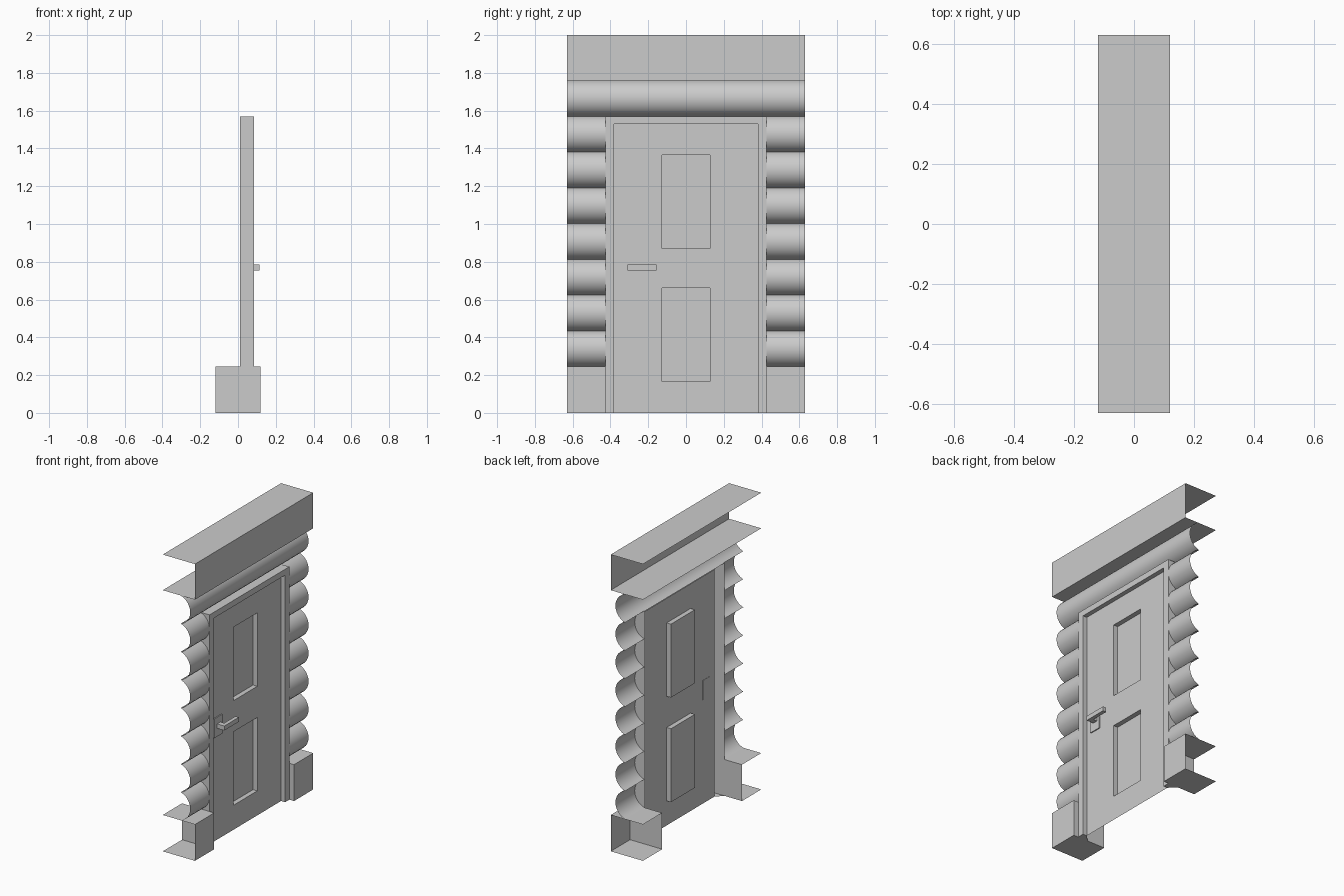
import bpy, bmesh, math

if "Cube" in bpy.data.objects:
    bpy.data.objects.remove(bpy.data.objects["Cube"])

W = 0.63      # half width of the wall module
OPEN = 0.425  # half width of the door opening
BASE, HEAD, BEAM, TOP = 0.245, 1.57, 1.76, 2.0


def finish(name, bm, smooth=False):
    me = bpy.data.meshes.new(name)
    bm.to_mesh(me)
    bm.free()
    ob = bpy.data.objects.new(name, me)
    bpy.context.collection.objects.link(ob)
    if smooth:
        bpy.context.view_layer.objects.active = ob
        ob.select_set(True)
        bpy.ops.object.shade_smooth_by_angle(angle=math.radians(35))
        ob.select_set(False)
    return ob


def bridge(bm, a, b):
    """Quads between two open point rows."""
    for i in range(len(a) - 1):
        bm.faces.new((a[i], a[i + 1], b[i + 1], b[i]))


def strip(name, profile, y0, y1, smooth=False, cap=False):
    """Open sheet: an (x, z) profile swept along y, optionally capped at y1."""
    bm = bmesh.new()
    a, b = [[bm.verts.new((x, y, z)) for x, z in profile] for y in (y0, y1)]
    if y0 < y1:
        bridge(bm, b, a)
    else:
        bridge(bm, a, b)
    if cap:
        bm.faces.new(b if y0 < y1 else b[::-1])
    return finish(name, bm, smooth)


def channel(z0, z1):
    return [(-0.12, z0), (0.12, z0), (0.12, z1), (-0.12, z1)]


def logs(z0, count):
    """Stacked bulging log fronts with sharp valleys between them."""
    h = (BEAM - BASE) / 16
    depth = 0.071
    r = (h * h + depth * depth) / (2 * depth)
    half = math.asin(h / r)
    pts = []
    for k in range(count):
        for i in range(13 if k == count - 1 else 12):
            a = -half + 2 * half * i / 12
            pts.append((0.085 - r + r * math.cos(a), z0 + h * (2 * k + 1) + r * math.sin(a)))
    return pts


def box(name, lo, hi):
    bm = bmesh.new()
    bmesh.ops.create_cube(bm, size=1)
    for v in bm.verts:
        v.co = [(lo[i] + hi[i]) / 2 + v.co[i] * (hi[i] - lo[i]) for i in range(3)]
    return finish(name, bm)


# Top beam and lintel log across the full width
strip("top_beam", channel(BEAM, TOP), -W, W)
strip("lintel_log", logs(HEAD, 1), -W, W, smooth=True)

# Foundation blocks and log walls on both sides
for side, s in (("left", -1), ("right", 1)):
    strip("foundation_" + side, channel(0, BASE), s * W, s * OPEN, cap=True)
    strip("log_wall_" + side, logs(BASE, 7), s * W, s * OPEN, smooth=True)

# Door frame: hollow profile swept around the opening
bm = bmesh.new()
DW, DT, DX = 0.38, 1.53, 0.055
rows = []
for x, y, z in ((0.01, OPEN, HEAD), (0.085, OPEN, HEAD), (0.085, DW, DT), (DX, DW, DT)):
    rows.append([bm.verts.new((x, *p)) for p in ((-y, 0), (-y, z), (y, z), (y, 0))])
for a, b in zip(rows, rows[1:]):
    bridge(bm, a, b)
for end in (0, 3):
    bm.faces.new([r[end] for r in rows])
bmesh.ops.recalc_face_normals(bm, faces=bm.faces)
finish("door_frame", bm)

# Door leaf with two recessed panels
bm = bmesh.new()
ys = (-DW, -0.127, 0.127, DW)
zs = (0, 0.165, 0.66, 0.87, 1.365, DT)
grid = [[bm.verts.new((DX, y, z)) for y in ys] for z in zs]
panels = []
for j in range(5):
    for i in range(3):
        f = bm.faces.new((grid[j][i], grid[j][i + 1], grid[j + 1][i + 1], grid[j + 1][i]))
        if i == 1 and j in (1, 3):
            panels.append(f)
bmesh.ops.inset_individual(bm, faces=panels, thickness=0.017)
for f in panels:
    for v in f.verts:
        v.co.x = DX - 0.032
finish("door_leaf", bm)

# Handle: plate, stem and lever
box("handle_plate", (0.053, -0.34, 0.70), (0.062, -0.255, 0.83))
box("handle_stem", (0.055, -0.31, 0.755), (0.092, -0.275, 0.785))
box("handle_lever", (0.09, -0.31, 0.755), (0.115, -0.155, 0.785))
